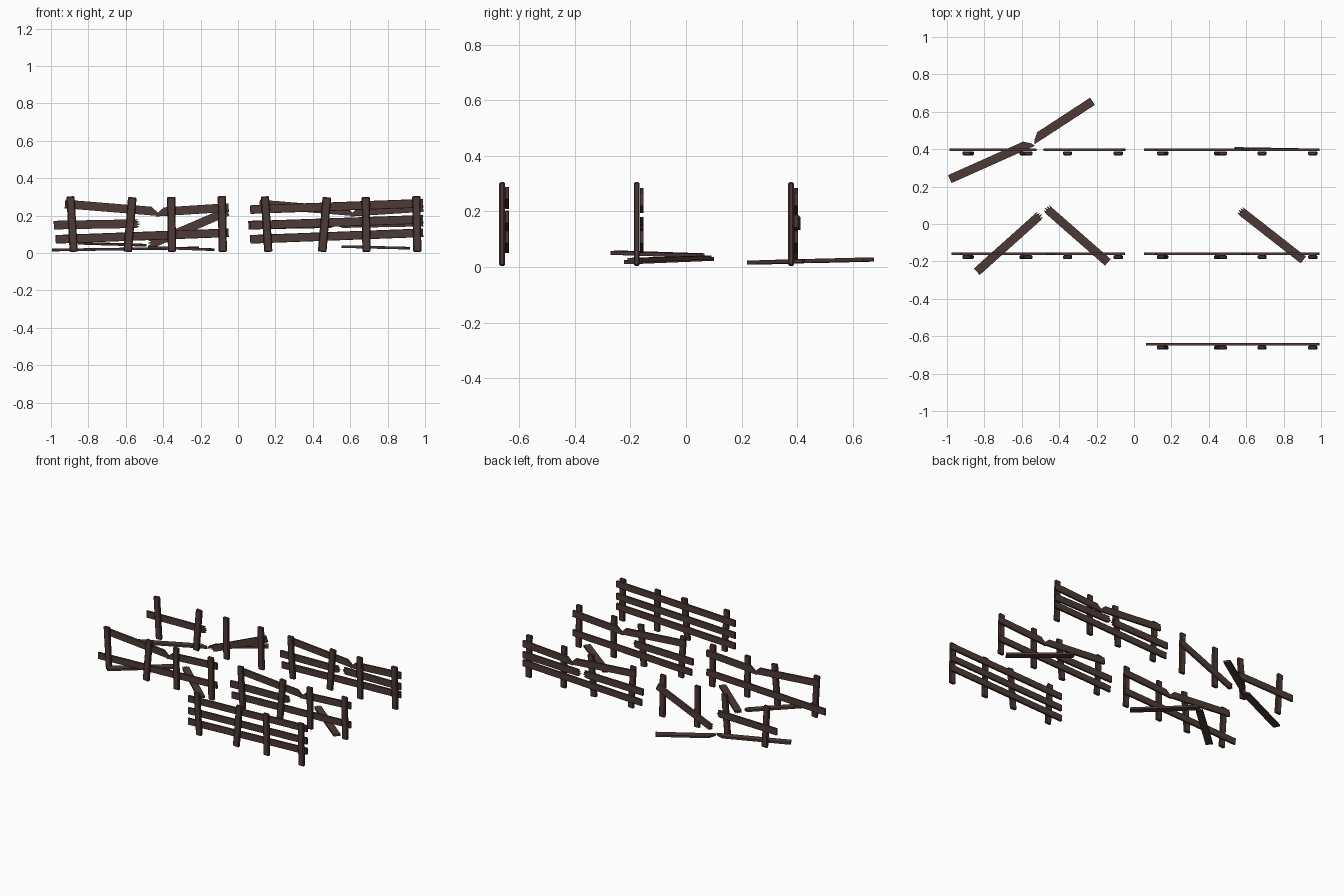
import bpy, bmesh
from mathutils import Vector

if "Cube" in bpy.data.objects:
    bpy.data.objects.remove(bpy.data.objects["Cube"])

wood = bpy.data.materials.new("dark_brown_wood")
wood.diffuse_color = (0.076, 0.043, 0.038, 1)
wood.use_nodes = True
wood.node_tree.nodes["Principled BSDF"].inputs["Base Color"].default_value = wood.diffuse_color

# end shapes: (position across the width -1..1, extra length)
FLAT = [(-1, 0), (1, 0)]
SNAP = [(-1, 0.018), (-0.2, 0.006), (1, -0.03)]
JAG = [(-1, -0.01), (-0.7, 0.008), (-0.45, -0.008), (-0.1, 0.014),
       (0.1, -0.006), (0.45, 0.01), (0.65, -0.012), (1, 0.006)]


def plank(name, p0, p1, side=(0, 0, 1), start=FLAT, end=FLAT, width=0.046, thick=0.014, bevel=0.0015):
    """Flat board from p0 to p1; side points across its width."""
    p0, p1 = Vector(p0), Vector(p1)
    u = (p1 - p0).normalized()
    s = Vector(side)
    s = (s - u * s.dot(u)).normalized()
    n = u.cross(s)
    outline = [p1 + u * d + s * (v * width / 2) for v, d in end]
    outline += [p0 - u * d + s * (v * width / 2) for v, d in reversed(start)]
    bm = bmesh.new()
    f = bm.faces.new([bm.verts.new(p - n * thick / 2) for p in outline])
    ext = bmesh.ops.extrude_face_region(bm, geom=[f])
    bmesh.ops.translate(bm, vec=n * thick,
                        verts=[g for g in ext["geom"] if isinstance(g, bmesh.types.BMVert)])
    bmesh.ops.recalc_face_normals(bm, faces=bm.faces)
    me = bpy.data.meshes.new(name)
    bm.to_mesh(me)
    bm.free()
    me.materials.append(wood)
    ob = bpy.data.objects.new(name, me)
    bpy.context.collection.objects.link(ob)
    if bevel and start is FLAT and end is FLAT:
        m = ob.modifiers.new("worn_edges", 'BEVEL')
        m.width, m.segments = bevel, 1
    return ob


# rails, x relative to the right-hand column
def whole_rail(tag, x, y, z0, z1):
    plank(tag + "_rail", (x + 0.065, y, z0), (x + 0.99, y, z1))


def broken_top(tag, x, y):
    plank(tag + "_top_rail_left", (x + 0.115, y, 0.262), (x + 0.605, y, 0.222), end=SNAP)
    plank(tag + "_top_rail_right", (x + 0.615, y, 0.219), (x + 0.99, y, 0.243), start=SNAP)


def mid_left(tag, x, y):
    plank(tag + "_mid_rail_left", (x + 0.055, y, 0.149), (x + 0.505, y, 0.157), end=JAG)


# top, bottom x and top z of the four leaning posts
POSTS = [(0.144, 0.162, 0.303), (0.475, 0.45, 0.298), (0.683, 0.687, 0.3), (0.953, 0.959, 0.305)]

FENCES = [("front_right", 0, -0.661, "whole"), ("middle_right", 0, -0.177, "half"),
          ("back_right", 0, 0.378, "cracked"), ("middle_left", -1.04, -0.177, "no_mid"),
          ("back_left", -1.04, 0.378, "ruined")]

for tag, x, y, state in FENCES:
    for i, (xt, xb, zt) in enumerate(POSTS):
        w = 0.044 if i != 1 else 0.046
        plank(f"{tag}_post_{i + 1}", (x + xb, y, 0.006), (x + xt, y, zt), side=(1, 0, 0),
              width=w, thick=0.021, bevel=0.005)
    ry = y + 0.018
    if state != "ruined":
        whole_rail(tag + "_low", x, ry, 0.073, 0.108)
    if state == "whole":
        whole_rail(tag + "_mid", x, ry, 0.148, 0.18)
        whole_rail(tag + "_top", x, ry, 0.232, 0.266)
    elif state != "ruined":
        broken_top(tag, x, ry)
    if state in ("half", "cracked", "ruined"):
        mid_left(tag, x, ry)
    if state == "cracked":
        plank(tag + "_mid_rail_right", (x + 0.55, ry + 0.008, 0.157), (x + 0.99, ry, 0.165), start=JAG)
    if state == "ruined":
        plank(tag + "_hanging_rail", (x + 0.57, ry, 0.045), (x + 0.985, ry, 0.222), start=JAG)

# fallen pieces lying on the ground
UP = dict(side=(0.3, 1, 0))
plank("fallen_top_left", (-0.985, 0.24, 0.016), (-0.555, 0.432, 0.022), end=SNAP, **UP)
plank("fallen_top_right", (-0.53, 0.455, 0.022), (-0.222, 0.656, 0.027), start=SNAP, **UP)
plank("fallen_mid_left", (-0.84, -0.255, 0.052), (-0.505, 0.045, 0.042), end=JAG, **UP)
plank("fallen_mid_right", (-0.465, 0.08, 0.03), (-0.14, -0.205, 0.018), start=JAG, **UP)
plank("fallen_mid_far_right", (0.57, 0.07, 0.034), (0.905, -0.192, 0.026), start=JAG, **UP)
